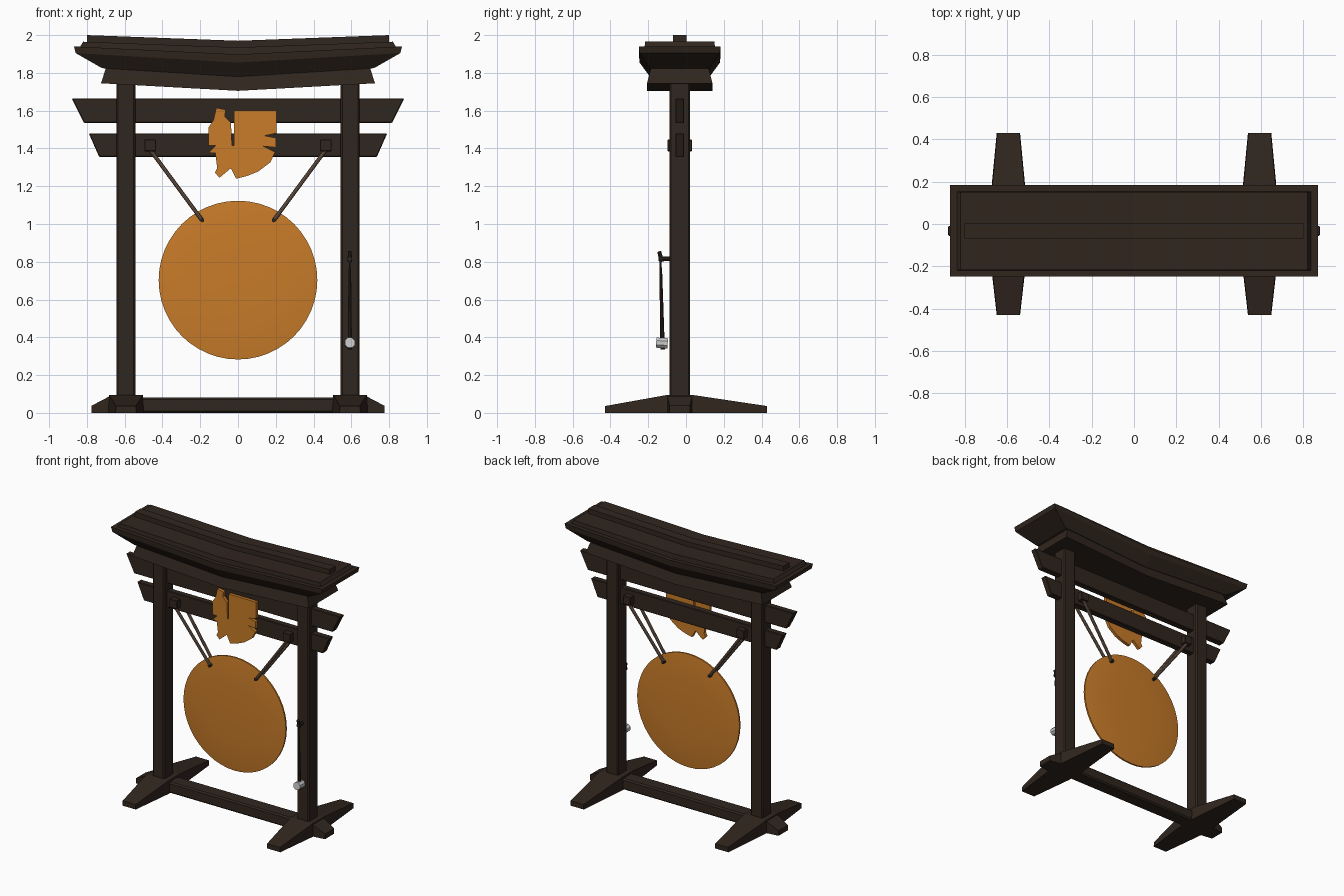
import bpy, bmesh, math
from mathutils import Vector

if "Cube" in bpy.data.objects:
    bpy.data.objects.remove(bpy.data.objects["Cube"])

YC = -0.033   # depth of the frame's middle plane


def material(name, rgb):
    m = bpy.data.materials.new(name)
    m.diffuse_color = (*rgb, 1)
    m.use_nodes = True
    m.node_tree.nodes["Principled BSDF"].inputs["Base Color"].default_value = m.diffuse_color
    return m


WOOD = material("dark_wood", (0.030, 0.019, 0.013))
GOLD = material("gold", (0.58, 0.20, 0.022))
ROPE = material("rope", (0.20, 0.13, 0.09))


def loft(name, rings, mat, caps=None, bevel=0.0, smooth=False):
    """Join equal-length rings of points with quads and close both ends."""
    bm = bmesh.new()
    rows = [[bm.verts.new(p) for p in r] for r in rings]
    n = len(rows[0])
    for a, b in zip(rows, rows[1:]):
        for i in range(n):
            j = (i + 1) % n
            bm.faces.new((a[i], a[j], b[j], b[i]))
    for row in (rows[0], rows[-1]):
        for idx in caps or [range(n)]:
            bm.faces.new([row[i] for i in idx])
    bmesh.ops.recalc_face_normals(bm, faces=bm.faces)
    if bevel:
        bmesh.ops.bevel(bm, geom=bm.edges[:], offset=bevel, segments=1, affect='EDGES')
    me = bpy.data.meshes.new(name)
    bm.to_mesh(me)
    bm.free()
    ob = bpy.data.objects.new(name, me)
    bpy.context.collection.objects.link(ob)
    if mat:
        me.materials.append(mat)
    if smooth:
        bpy.ops.object.select_all(action='DESELECT')
        ob.select_set(True)
        bpy.context.view_layer.objects.active = ob
        bpy.ops.object.shade_smooth_by_angle(angle=math.radians(35))
    return ob


def box(name, x0, x1, y0, y1, z0, z1, bevel=0.0):
    return loft(name, [[(x0, y0, z), (x1, y0, z), (x1, y1, z), (x0, y1, z)]
                       for z in (z0, z1)], WOOD, bevel=bevel)


def tube(name, path, radii, mat, sides=10, turn=0.0):
    """Round rod through a nearly straight list of points."""
    pts = [Vector(p) for p in path]
    d = (pts[-1] - pts[0]).normalized()
    u = d.cross(Vector((1, 0, 0)) if abs(d.x) < 0.9 else Vector((0, 0, 1))).normalized()
    v = d.cross(u)
    ang = [turn + math.tau * i / sides for i in range(sides)]
    rings = [[p + r * (u * math.cos(a) + v * math.sin(a)) for a in ang]
             for p, r in zip(pts, radii)]
    return loft(name, rings, mat, smooth=sides > 8)


def bent_slab(name, levels):
    """Roof layer bent upward from x = 0; level = half x, half y, middle z, end rise."""
    rings = [[(-x, YC - y, z + r), (0, YC - y, z), (x, YC - y, z + r),
              (x, YC + y, z + r), (0, YC + y, z), (-x, YC + y, z + r)]
             for x, y, z, r in levels]
    loft(name, rings, WOOD, caps=[(0, 1, 4, 5), (1, 2, 3, 4)])


# roof layers
bent_slab("roof_lintel", [(0.725, 0.173, 1.705, 0.04), (0.70, 0.153, 1.785, 0.04)])
bent_slab("roof_eaves", [(0.72, 0.158, 1.78, 0.045), (0.86, 0.213, 1.855, 0.05),
                         (0.868, 0.216, 1.898, 0.042)])
bent_slab("roof_top", [(0.84, 0.187, 1.89, 0.042), (0.82, 0.183, 1.935, 0.03)])
bent_slab("roof_ridge", [(0.80, 0.035, 1.92, 0.03), (0.80, 0.035, 1.97, 0.03)])

# tie beams with slanted ends
for name, xt, xb, z0, z1 in (("upper_beam", 0.88, 0.815, 1.535, 1.665),
                             ("lower_beam", 0.79, 0.735, 1.355, 1.48)):
    loft(name, [[(-xb, y, z0), (xb, y, z0), (xt, y, z1), (-xt, y, z1)]
                for y in (YC - 0.023, YC + 0.023)], WOOD, bevel=0.004)

# base rail
box("base_rail", -0.53, 0.53, YC - 0.055, YC + 0.055, 0, 0.082, 0.01)

for s, side in ((-1, "left"), (1, "right")):
    px = s * 0.593
    # post
    box(side + "_post", px - 0.05, px + 0.05, YC - 0.055, YC + 0.055, 0.04, 1.76, 0.009)
    # tapered foot, front to back
    loft(side + "_foot", [[(px - w, y, 0), (px + w, y, 0), (px + w * 0.96, y, h),
                           (px - w * 0.96, y, h)]
                          for y, w, h in ((-0.43, 0.055, 0.036), (-0.10, 0.093, 0.095),
                                          (0.035, 0.093, 0.095), (0.43, 0.055, 0.036))], WOOD)
    # outward stub of the foot
    loft(side + "_foot_stub", [[(s * x, YC - w, 0), (s * x, YC + w, 0),
                                (s * x, YC + w, h), (s * x, YC - w, h)]
                               for x, w, h in ((0.60, 0.066, 0.092), (0.68, 0.066, 0.088),
                                               (0.775, 0.054, 0.038))], WOOD)
    # rope block on the lower beam
    box(side + "_rope_block", s * 0.465 - 0.031, s * 0.465 + 0.031,
        YC - 0.064, YC + 0.064, 1.385, 1.447, 0.003)
    # front and back ropes
    for t, face in ((-1, "front"), (1, "back")):
        tube(f"{side}_{face}_rope", [(s * 0.47, YC + t * 0.045, 1.40),
                                     (s * 0.19, YC + t * 0.022, 1.02)], (0.011, 0.011), ROPE)
    # rope pin through the gong
    tube(side + "_rope_pin", [(s * 0.19, YC - 0.036, 1.02), (s * 0.19, YC + 0.036, 1.02)],
         (0.011, 0.011), WOOD)

# gong, a shallow lens
prof = ((0.10, -0.022), (0.25, -0.019), (0.36, -0.013), (0.42, -0.006))
prof = prof + tuple((r, -y) for r, y in reversed(prof))
tube("gong", [(0, YC + y, 0.703) for r, y in prof], [r for r, y in prof], GOLD, sides=48)

# jagged ornamental plate in front of the beams
outline = [(-0.115, 1.615), (-0.065, 1.605), (-0.07, 1.57), (-0.037, 1.535), (-0.032, 1.415),
           (-0.022, 1.415), (-0.022, 1.602), (0.203, 1.602), (0.203, 1.48), (0.14, 1.468),
           (0.20, 1.456), (0.20, 1.405), (0.135, 1.412), (0.197, 1.38), (0.17, 1.325),
           (0.105, 1.277), (0.05, 1.255), (-0.01, 1.24), (-0.038, 1.295), (-0.098, 1.245),
           (-0.122, 1.272), (-0.11, 1.295), (-0.12, 1.375), (-0.155, 1.378), (-0.118, 1.415),
           (-0.155, 1.415), (-0.157, 1.51), (-0.13, 1.55)]
loft("ornament_plate", [[(x, y, z) for x, z in outline] for y in (-0.078, -0.055)], GOLD)

# mallet hanging on the right post
MX = 0.592
tube("mallet_peg", [(MX, -0.08, 0.815), (MX, -0.145, 0.815)], (0.012, 0.012), WOOD)
tube("mallet_peg_tip", [(MX, -0.128, 0.80), (MX, -0.142, 0.855)], (0.013, 0.010), WOOD)
tube("mallet_cord", [(MX, -0.135, 0.82), (MX, -0.134, 0.76)], (0.005, 0.005), WOOD, sides=6)
tube("mallet_handle", [(MX, -0.134, 0.77), (MX, -0.130, 0.60), (MX, -0.124, 0.335)],
     (0.007, 0.009, 0.012), WOOD)
tube("mallet_head", [(MX, -0.158, 0.372), (MX, -0.097, 0.368)], (0.029, 0.029), None,
     sides=8, turn=math.pi / 8)
